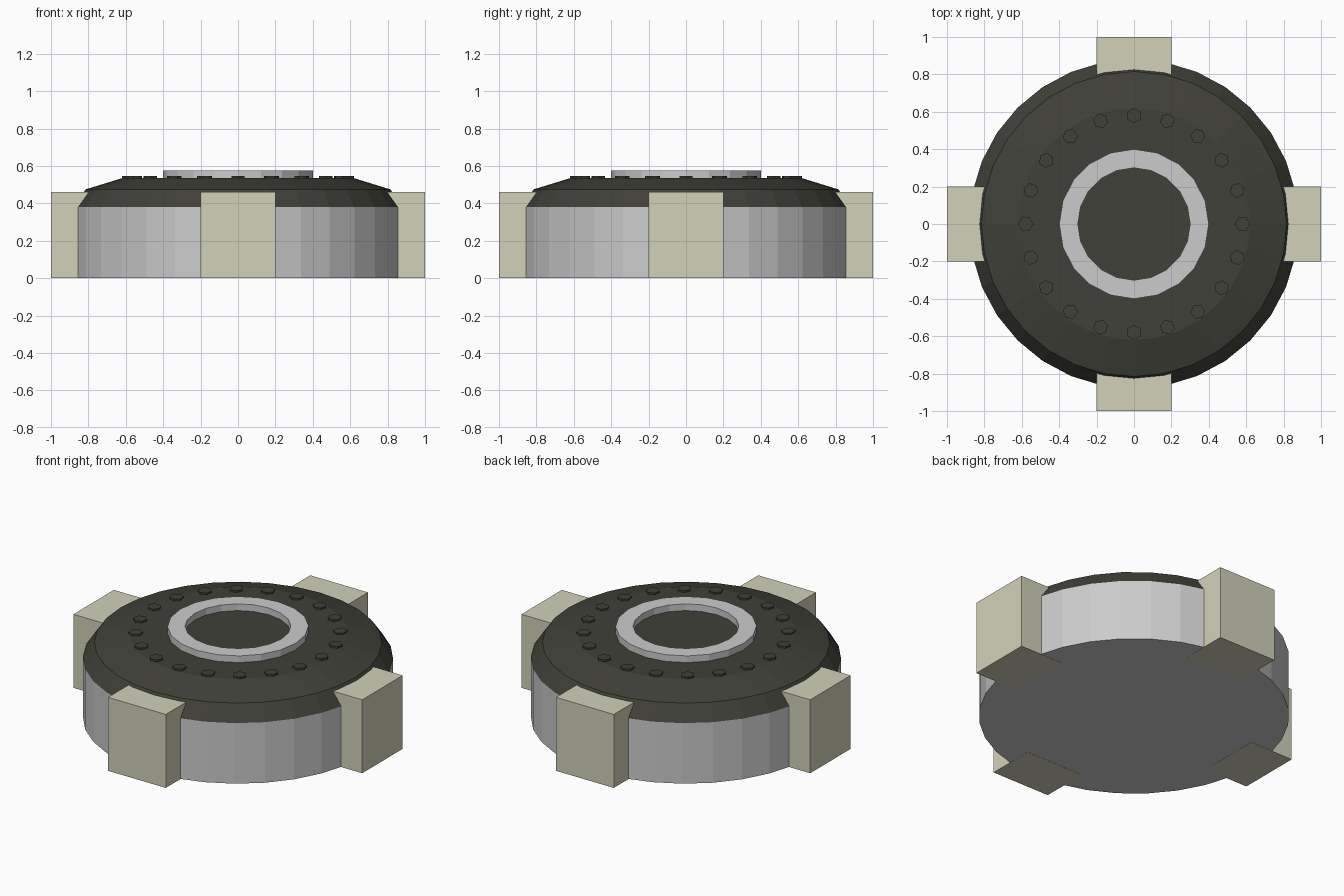
import bpy, bmesh
from math import sin, cos, pi

if "Cube" in bpy.data.objects:
    bpy.data.objects.remove(bpy.data.objects["Cube"])


def material(name, rgb):
    m = bpy.data.materials.new(name)
    m.diffuse_color = (*rgb, 1)
    m.use_nodes = True
    m.node_tree.nodes["Principled BSDF"].inputs["Base Color"].default_value = m.diffuse_color
    return m


DARK = material("dark_rubber", (0.052, 0.052, 0.041))
OLIVE = material("olive_grey", (0.64, 0.64, 0.49))


def finish(name, bm, mat=None):
    bmesh.ops.recalc_face_normals(bm, faces=bm.faces)
    me = bpy.data.meshes.new(name)
    bm.to_mesh(me)
    bm.free()
    ob = bpy.data.objects.new(name, me)
    if mat:
        me.materials.append(mat)
    bpy.context.collection.objects.link(ob)
    return ob


def lathe(name, profile, sides, mat=None, loop=False, cap=None):
    """Spin (radius, z) points; cap is the profile index closed with a flat polygon."""
    bm = bmesh.new()
    rings = [[bm.verts.new((r * cos(2 * pi * i / sides), r * sin(2 * pi * i / sides), z))
              for i in range(sides)] for r, z in profile]
    pairs = list(zip(rings, rings[1:]))
    if loop:
        pairs.append((rings[-1], rings[0]))
    for a, b in pairs:
        for i in range(sides):
            j = (i + 1) % sides
            bm.faces.new((a[i], a[j], b[j], b[i]))
    if cap is not None:
        bm.faces.new(rings[cap])
    ob = finish(name, bm, mat)
    return ob


# Round drum wall with a flat floor
lathe("drum_body", [(0.88, 0.001), (0.88, 0.38)], 32, cap=0)

# Bevelled dark lid
lathe("lid", [(0.88, 0.38), (0.815, 0.475), (0.62, 0.535)], 32, DARK, cap=-1)

# Raised collar in the middle of the lid
lathe("collar", [(0.40, 0.53), (0.40, 0.577), (0.30, 0.577), (0.30, 0.53)], 20, loop=True)

# Ring of hexagonal bolts
for k in range(20):
    a = 2 * pi * k / 20
    bolt = lathe(f"bolt_{k + 1}", [(0.04, 0.52), (0.04, 0.546)], 6, DARK, cap=1)
    bolt.location = (0.58 * cos(a), 0.58 * sin(a), 0)
    bolt.rotation_euler.z = a

# Four blocks around the rim
for k, side in enumerate(("right", "back", "left", "front")):
    bm = bmesh.new()
    bmesh.ops.create_cube(bm, size=1)
    bmesh.ops.scale(bm, vec=(0.3, 0.4, 0.46), verts=bm.verts)
    bmesh.ops.translate(bm, vec=(0.85, 0, 0.23), verts=bm.verts)
    finish(f"{side}_block", bm, OLIVE).rotation_euler.z = k * pi / 2
